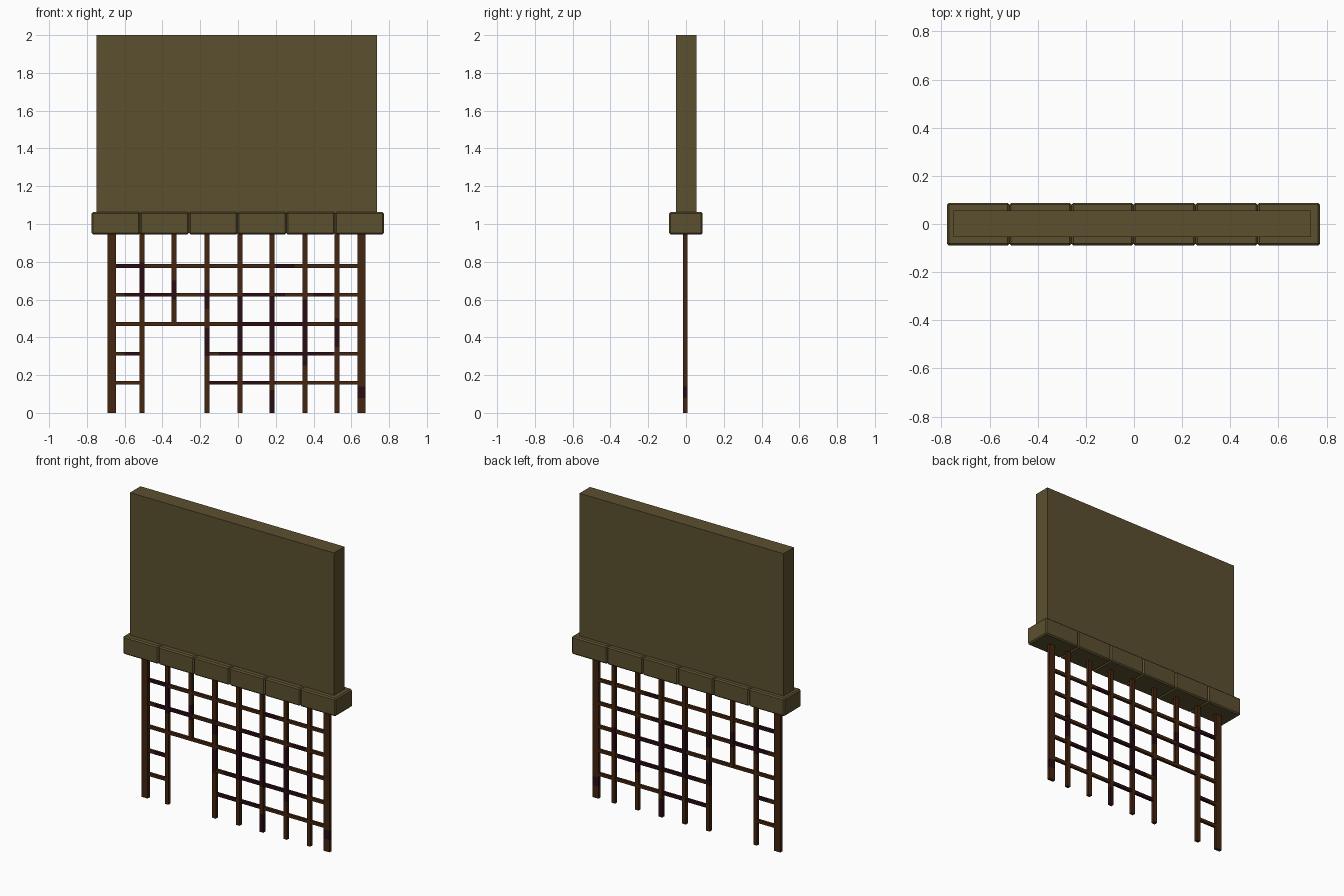
import bpy
import bmesh
from mathutils import Vector

cube = bpy.data.objects.get("Cube")
if cube:
    bpy.data.objects.remove(cube, do_unlink=True)


def make_material(name, rgb):
    mat = bpy.data.materials.new(name)
    mat.use_nodes = True
    mat.diffuse_color = (*rgb, 1)
    mat.node_tree.nodes["Principled BSDF"].inputs["Base Color"].default_value = (*rgb, 1)
    return mat


STONE = make_material("olive stone", (0.105, 0.080, 0.028))
RUST = make_material("rusty iron", (0.056, 0.018, 0.005))
DARK = make_material("dark iron", (0.022, 0.004, 0.006))


def box(name, low, high, materials, bevel=0, axis=2, stains=()):
    """Box between two corners; stains are dark spans along one axis."""
    low, high = Vector(low), Vector(high)
    bm = bmesh.new()
    bmesh.ops.create_cube(bm, size=1)
    for v in bm.verts:
        v.co = Vector([(l + h) / 2 + c * (h - l) for l, h, c in zip(low, high, v.co)])
    if bevel:
        bmesh.ops.bevel(bm, geom=bm.edges[:], offset=bevel, segments=1, affect='EDGES')
    normal = Vector([float(i == axis) for i in range(3)])
    for cut in [c for span in stains for c in span]:
        if low[axis] < cut < high[axis]:
            bmesh.ops.bisect_plane(bm, geom=bm.verts[:] + bm.edges[:] + bm.faces[:],
                                   plane_co=normal * cut, plane_no=normal)
    for face in bm.faces:
        middle = face.calc_center_median()[axis]
        face.material_index = int(any(a < middle < b for a, b in stains))
    mesh = bpy.data.meshes.new(name)
    bm.to_mesh(mesh)
    bm.free()
    for mat in materials:
        mesh.materials.append(mat)
    obj = bpy.data.objects.new(name, mesh)
    bpy.context.collection.objects.link(obj)
    return obj


# Solid wall above the gate
LEDGE_LOW, LEDGE_HIGH = 0.945, 1.063
box("upper_wall", (-0.749, -0.053, LEDGE_HIGH - 0.05), (0.736, 0.056, 2), [STONE])

# Row of bevelled ledge blocks
BLOCKS = 6
START, END = -0.776, 0.772
STEP = (END - START) / BLOCKS
for i in range(BLOCKS):
    x = START + i * STEP
    box(f"ledge_block_{i + 1}", (x, -0.09, LEDGE_LOW), (x + STEP, 0.088, LEDGE_HIGH),
        [STONE], bevel=0.008)

# Upright bars: centre, half width, foot height, dark spans
UPRIGHTS = [
    (-0.669, 0.022, 0, []),
    (-0.508, 0.013, 0, [(0.6, 0.8)]),
    (-0.338, 0.013, 0.462, [(0.6, 0.7)]),
    (-0.164, 0.013, 0, [(0.3, 0.45), (0.55, 0.65)]),
    (0.010, 0.013, 0, [(0.3, 0.62)]),
    (0.181, 0.013, 0, [(0, 0.12), (0.3, 0.62)]),
    (0.354, 0.013, 0, [(0.25, 0.6)]),
    (0.524, 0.013, 0, [(0.35, 0.5)]),
    (0.654, 0.022, 0, [(0.08, 0.14)]),
]
for i, (x, half, foot, stains) in enumerate(UPRIGHTS):
    box(f"upright_bar_{i + 1}", (x - half, -0.015, foot), (x + half, 0.007, LEDGE_LOW + 0.03),
        [RUST, DARK], axis=2, stains=stains)

# Cross bars, interrupted at the doorway in the lower rows
LEFT, RIGHT = -0.669, 0.654
DOOR_LEFT, DOOR_RIGHT = -0.508, -0.164
CROSS = [
    (0.778, LEFT, RIGHT, [(-0.65, -0.52), (0.2, 0.3)]),
    (0.625, LEFT, RIGHT, [(-0.6, -0.35), (0, 0.25), (0.4, 0.5)]),
    (0.471, LEFT, RIGHT, [(0, 0.34)]),
    (0.313, LEFT, DOOR_LEFT, [(-0.6, -0.5)]),
    (0.313, DOOR_RIGHT, RIGHT, [(-0.1, 0.5)]),
    (0.159, LEFT, DOOR_LEFT, []),
    (0.159, DOOR_RIGHT, RIGHT, [(-0.16, 0.2)]),
]
for i, (z, x0, x1, stains) in enumerate(CROSS):
    box(f"cross_bar_{i + 1}", (x0, -0.013, z - 0.01), (x1, 0.005, z + 0.01),
        [RUST, DARK], axis=0, stains=stains)
